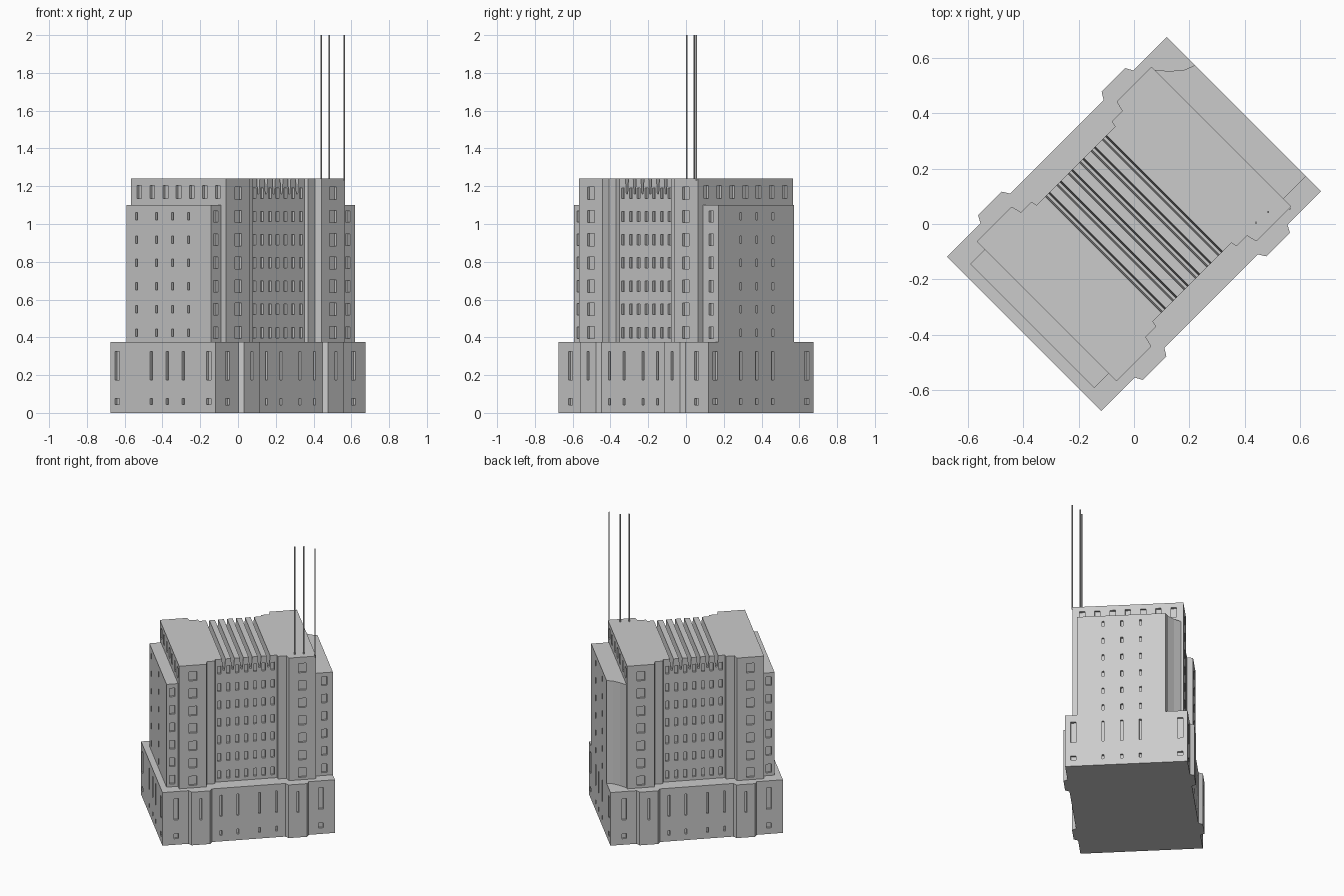
import bpy, bmesh, math

if "Cube" in bpy.data.objects:
    bpy.data.objects.remove(bpy.data.objects["Cube"], do_unlink=True)

TURN = math.radians(45)  # the building stands diagonally
BASE_TOP, BLOCK_TOP, ROOF = 0.375, 1.1, 1.24

stone = bpy.data.materials.new("stone_grey")
stone.use_nodes = True
stone.diffuse_color = (0.6, 0.6, 0.6, 1)
stone.node_tree.nodes["Principled BSDF"].inputs["Base Color"].default_value = (0.6, 0.6, 0.6, 1)


def make_object(name, bm):
    bmesh.ops.recalc_face_normals(bm, faces=bm.faces)
    mesh = bpy.data.meshes.new(name)
    bm.to_mesh(mesh)
    bm.free()
    mesh.materials.append(stone)
    ob = bpy.data.objects.new(name, mesh)
    bpy.context.collection.objects.link(ob)
    ob.rotation_euler.z = TURN
    return ob


def prism(bm, outline, offset):
    """Closed prism: an outline of 3D points swept along an offset."""
    face = bm.faces.new([bm.verts.new(p) for p in outline])
    swept = bmesh.ops.extrude_face_region(bm, geom=[face], use_keep_orig=True)
    moved = [g for g in swept["geom"] if isinstance(g, bmesh.types.BMVert)]
    bmesh.ops.translate(bm, verts=moved, vec=offset)


def block(name, plan, low, high):
    bm = bmesh.new()
    prism(bm, [(x, y, low) for x, y in plan], (0, 0, high - low))
    return make_object(name, bm)


def box(bm, x, y, z, sx, sy, sz):
    outline = [(x + a * sx / 2, y + b * sy / 2, z - sz / 2)
               for a, b in ((-1, -1), (1, -1), (1, 1), (-1, 1))]
    prism(bm, outline, (0, 0, sz))


DEPTH = 0.03


def side_window(bm, x, wall, z, w, h):
    """Window recess on a long wall facing plus or minus y."""
    box(bm, x, wall, z, w, DEPTH, h)


def end_window(bm, wall, y, z, w, h):
    """Window recess on an end wall facing plus or minus x."""
    box(bm, wall, y, z, DEPTH, w, h)


def carve(target, bm):
    cutter = make_object("cutter", bm)
    mod = target.modifiers.new("windows", "BOOLEAN")
    mod.operation, mod.solver, mod.object = "DIFFERENCE", "EXACT", cutter
    bpy.context.view_layer.objects.active = target
    bpy.ops.object.modifier_apply(modifier=mod.name)
    bpy.data.objects.remove(cutter, do_unlink=True)


def symmetric(quarter):
    """Full plan from the +x +y quarter, listed from the y axis outward."""
    right = quarter + [(x, -y) for x, y in reversed(quarter)]
    return right + [(-x, y) for x, y in reversed(right)]


# Base with projecting piers
base = block("base", symmetric([(0.238, 0.393), (0.255, 0.42), (0.375, 0.42),
                                (0.39, 0.393), (0.56, 0.393)]), 0, BASE_TOP)
cut = bmesh.new()
for s in (-1, 1):
    for x in (-0.47, -0.18, -0.07, 0.07, 0.18, 0.47):
        w = 0.03 if abs(x) > 0.4 else 0.014
        side_window(cut, x, s * 0.393, 0.25, w, 0.15)
        side_window(cut, x, s * 0.393, 0.06, w, 0.035)
    for x in (-0.315, 0.315):
        side_window(cut, x, s * 0.42, 0.25, 0.014, 0.15)
    for y in (-0.34, -0.15, -0.03, 0.09, 0.345):
        w = 0.035 if abs(y) > 0.3 else 0.016
        end_window(cut, s * 0.56, y, 0.25, w, 0.15)
        end_window(cut, s * 0.56, y, 0.06, w, 0.03)
carve(base, cut)

# Main tower with recessed middle bays on the long sides
tower = block("tower", symmetric([(0.2, 0.297), (0.205, 0.318), (0.258, 0.318),
                                  (0.268, 0.356), (0.445, 0.356)]), BASE_TOP - 0.05, ROOF)
cut = bmesh.new()
rows = [0.425 + 0.123 * i for i in range(7)]
PITCH = 0.058
for s in (-1, 1):
    for z in rows:
        for i in range(-3, 4):
            side_window(cut, i * PITCH, s * 0.297, z, 0.022, 0.055)
        for x in (-0.355, 0.355):
            side_window(cut, x, s * 0.356, z, 0.05, 0.065)
    for i in range(-3, 4):
        end_window(cut, s * 0.445, i * 0.098, 1.17, 0.035, 0.07)
# Roof grooves running across the middle
for i in range(6):
    x = (i - 2.5) * PITCH
    prism(cut, [(x - 0.012, -0.4, ROOF + 0.01), (x + 0.012, -0.4, ROOF + 0.01),
                (x + 0.005, -0.4, ROOF - 0.08), (x - 0.005, -0.4, ROOF - 0.08)], (0, 0.8, 0))
carve(tower, cut)

# Lower wings at both ends
wings = {
    "left_wing": ([(0.43, -0.317), (0.56, -0.317), (0.56, 0.25), (0.52, 0.265),
                   (0.48, 0.3), (0.445, 0.34), (0.43, 0.34)], 0.56, 0.505),
    "right_wing": ([(-0.43, -0.317), (-0.52, -0.317), (-0.52, 0.315),
                    (-0.43, 0.315)], -0.52, -0.483),
}
for name, (plan, wall, side_x) in wings.items():
    wing = block(name, plan, BASE_TOP, BLOCK_TOP)
    cut = bmesh.new()
    for z in rows[:6]:
        for y in (-0.15, -0.03, 0.09):
            end_window(cut, wall, y, z, 0.014, 0.04)
        side_window(cut, side_x, -0.317, z, 0.035, 0.06)
        if wall < 0:
            end_window(cut, wall, 0.24, z, 0.014, 0.04)
            side_window(cut, side_x, 0.315, z, 0.035, 0.06)
    carve(wing, cut)

# Roof masts
for i, (x, y) in enumerate([(0.44, 0.005), (0.484, 0.043), (0.562, 0.055)]):
    bpy.ops.mesh.primitive_cylinder_add(vertices=8, radius=0.004, depth=2 - ROOF + 0.01,
                                        location=(x, y, (2 + ROOF - 0.01) / 2))
    mast = bpy.context.object
    mast.name = f"mast_{i + 1}"
    mast.data.materials.append(stone)
